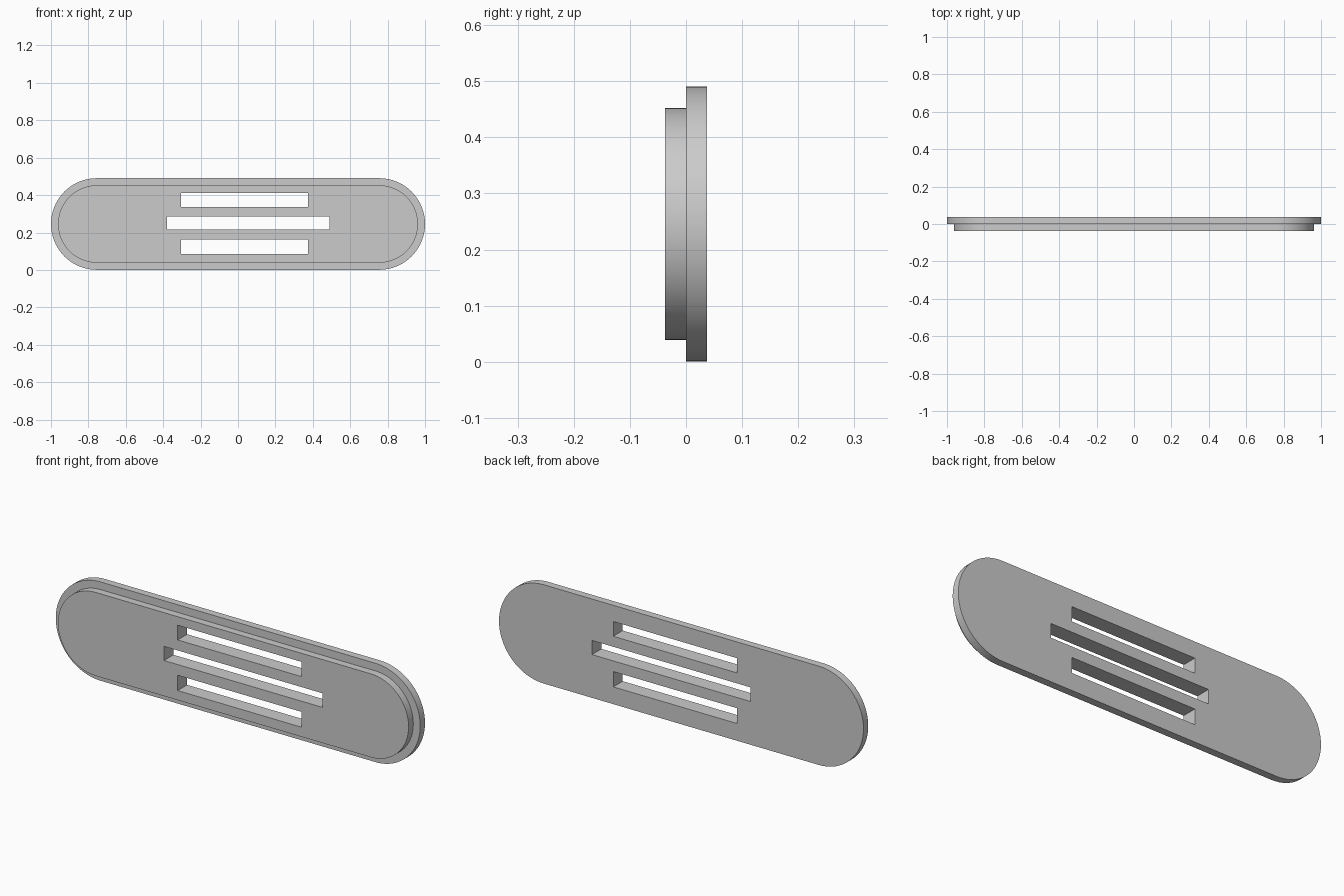
import bpy, bmesh, math

if "Cube" in bpy.data.objects:
    bpy.data.objects.remove(bpy.data.objects["Cube"], do_unlink=True)

MID_Z = 0.2455      # height of the plate's centre line
END_X = 0.755       # centres of the rounded ends
HALF_T = 0.037      # half the plate thickness
ARC_STEPS = 32

grey = bpy.data.materials.new("plain grey")
grey.use_nodes = True
colour = (0.6, 0.6, 0.6, 1)
grey.diffuse_color = colour
grey.node_tree.nodes["Principled BSDF"].inputs["Base Color"].default_value = colour


def make_object(name, bm):
    bmesh.ops.recalc_face_normals(bm, faces=bm.faces)
    mesh = bpy.data.meshes.new(name)
    bm.to_mesh(mesh)
    bm.free()
    mesh.materials.append(grey)
    obj = bpy.data.objects.new(name, mesh)
    bpy.context.collection.objects.link(obj)
    return obj


def rounded_ring(bm, radius, y):
    """Loop of vertices with two straight sides and two half-round ends."""
    ring = []
    for side in (1, -1):
        for i in range(ARC_STEPS + 1):
            a = math.pi * (i / ARC_STEPS - 0.5)
            ring.append(bm.verts.new((side * (END_X + radius * math.cos(a)), y,
                                      MID_Z + side * radius * math.sin(a))))
    return ring


# Stepped plate: narrower raised front, wider flange behind
bm = bmesh.new()
rings = [rounded_ring(bm, r, y) for r, y in
         ((0.207, -HALF_T), (0.207, 0), (0.245, 0), (0.245, HALF_T))]
for a, b in zip(rings, rings[1:]):
    for i in range(len(a)):
        j = (i + 1) % len(a)
        bm.faces.new((a[i], a[j], b[j], b[i]))
bm.faces.new(rings[0])
bm.faces.new(rings[-1])
plate = make_object("slotted_plate", bm)

# Three through slots: left edge, right edge, bottom, top
bm = bmesh.new()
for x0, x1, z0, z1 in ((-0.305, 0.373, 0.337, 0.41),
                       (-0.38, 0.49, 0.215, 0.285),
                       (-0.305, 0.373, 0.086, 0.162)):
    box = bmesh.ops.create_cube(bm, size=1)["verts"]
    bmesh.ops.scale(bm, vec=(x1 - x0, 0.3, z1 - z0), verts=box)
    bmesh.ops.translate(bm, vec=((x0 + x1) / 2, 0, (z0 + z1) / 2), verts=box)
cutter = make_object("slot_cutter", bm)
cutter.hide_render = True

cut = plate.modifiers.new("slots", "BOOLEAN")
cut.operation = "DIFFERENCE"
cut.solver = "EXACT"
cut.object = cutter

# Bake the slots, drop the cutter and smooth the rounded ends
bpy.ops.object.select_all(action="DESELECT")
plate.select_set(True)
bpy.context.view_layer.objects.active = plate
bpy.ops.object.modifier_apply(modifier=cut.name)
bpy.data.objects.remove(cutter, do_unlink=True)
bpy.ops.object.shade_smooth_by_angle(angle=math.radians(30))
